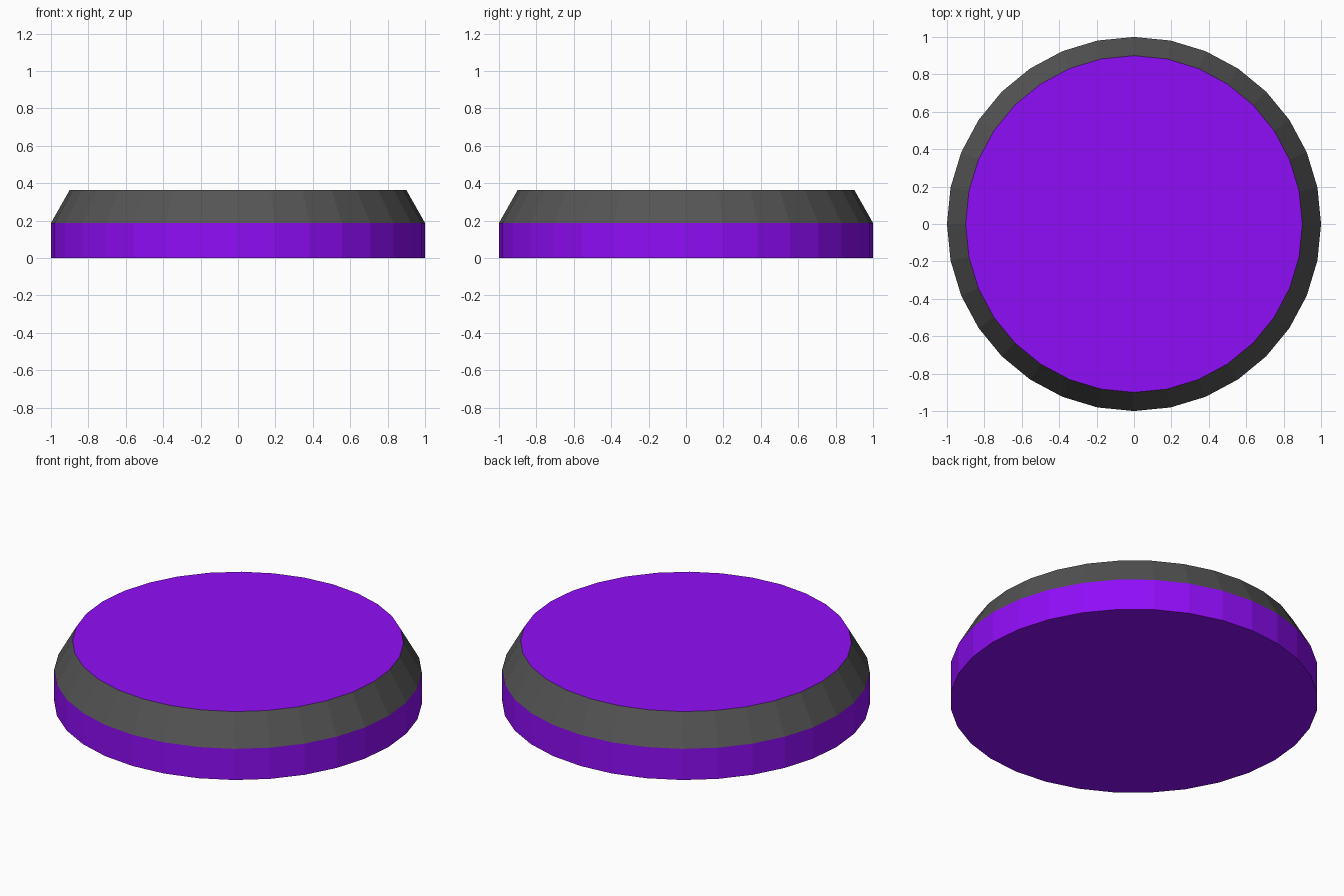
import bpy, bmesh
from math import cos, sin, tau

if "Cube" in bpy.data.objects:
    bpy.data.objects.remove(bpy.data.objects["Cube"])

SIDES = 32
PROFILE = [(1.0, 0.0), (1.0, 0.187), (0.9, 0.364)]  # radius, height


def material(name, rgb):
    mat = bpy.data.materials.new(name)
    mat.diffuse_color = (*rgb, 1)
    mat.use_nodes = True
    mat.node_tree.nodes["Principled BSDF"].inputs["Base Color"].default_value = mat.diffuse_color
    return mat


mesh = bpy.data.meshes.new("round_button")
mesh.materials.append(material("purple", (0.28, 0.004, 0.94)))
mesh.materials.append(material("dark_grey", (0.09, 0.09, 0.09)))

bm = bmesh.new()
rings = [[bm.verts.new((r * cos(tau * i / SIDES), r * sin(tau * i / SIDES), z))
          for i in range(SIDES)] for r, z in PROFILE]

# Purple base and cap
bm.faces.new(rings[0][::-1])
bm.faces.new(rings[-1])

# Purple straight wall, then dark sloping rim
for slot, (low, high) in enumerate(zip(rings, rings[1:])):
    for i in range(SIDES):
        j = (i + 1) % SIDES
        bm.faces.new((low[i], low[j], high[j], high[i])).material_index = slot

bm.to_mesh(mesh)
bm.free()

button = bpy.data.objects.new("round_button", mesh)
bpy.context.collection.objects.link(button)
